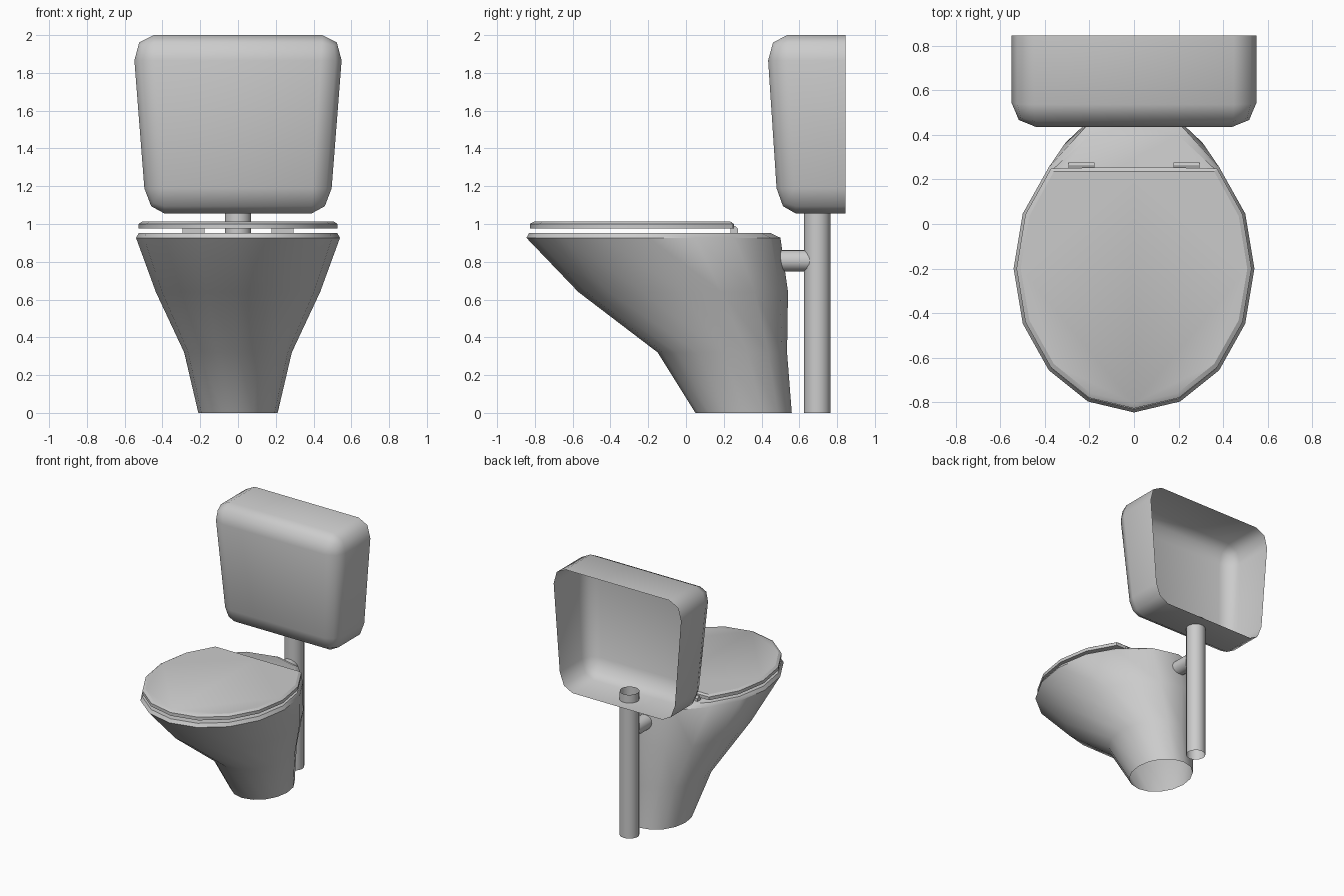
import bpy, bmesh, math
from mathutils import Matrix

if "Cube" in bpy.data.objects:
    bpy.data.objects.remove(bpy.data.objects["Cube"])

SIDES = 16


def finish(name, bm, angle=None):
    bmesh.ops.recalc_face_normals(bm, faces=bm.faces)
    mesh = bpy.data.meshes.new(name)
    bm.to_mesh(mesh)
    bm.free()
    ob = bpy.data.objects.new(name, mesh)
    bpy.context.collection.objects.link(ob)
    if angle:
        bpy.ops.object.select_all(action='DESELECT')
        ob.select_set(True)
        bpy.context.view_layer.objects.active = ob
        bpy.ops.object.shade_smooth_by_angle(angle=math.radians(angle))
    return ob


def egg(z, half_w, yc, front, back, pinch=1.0, y_max=9.0):
    """Egg-shaped ring; pinch narrows its rear shoulders, y_max cuts it straight."""
    pts = []
    for i in range(SIDES):
        a = 2 * math.pi * i / SIDES
        c = math.cos(a)
        r = front if c < 0 else back * (pinch if c < 0.8 else 1.0)
        pts.append((half_w * math.sin(a), min(yc + r * c, y_max), z))
    return pts


def loft(name, rings, angle, cap_bottom=False, cap_top=False):
    bm = bmesh.new()
    loops = [[bm.verts.new(p) for p in ring] for ring in rings]
    for lo, hi in zip(loops, loops[1:]):
        for i in range(SIDES):
            j = (i + 1) % SIDES
            bm.faces.new((lo[i], lo[j], hi[j], hi[i]))
    if cap_bottom:
        bm.faces.new(loops[0][::-1])
    if cap_top:
        bm.faces.new(loops[-1])
    return finish(name, bm, angle)


def tube(name, radius, length, matrix):
    bm = bmesh.new()
    bmesh.ops.create_cone(bm, cap_ends=False, segments=SIDES, radius1=radius,
                          radius2=radius, depth=length, matrix=matrix)
    return finish(name, bm, 40)


# Bowl: open at the foot, leaning forward to the rim
loft("bowl", [
    egg(0.00, 0.21, 0.305, 0.255, 0.255),
    egg(0.32, 0.285, 0.195, 0.345, 0.34),
    egg(0.64, 0.435, -0.02, 0.55, 0.56, 0.97),
    egg(0.927, 0.54, -0.20, 0.645, 0.70, 0.92),
    egg(0.953, 0.525, -0.20, 0.63, 0.645, 0.96),
], 40, cap_top=True)

# Lid: same outline, cut straight at the hinge line, bevelled top edge
loft("lid", [
    egg(0.975, 0.527, -0.20, 0.627, 0.69, 0.92, 0.253),
    egg(1.000, 0.527, -0.20, 0.627, 0.69, 0.92, 0.253),
    egg(1.012, 0.508, -0.20, 0.605, 0.67, 0.92, 0.236),
], 30, cap_bottom=True, cap_top=True)

# Hinges: small blocks with a chamfered rear top edge
for side, label in ((-1, "left"), (1, "right")):
    bm = bmesh.new()
    profile = [(0.235, 0.95), (0.275, 0.95), (0.275, 0.975), (0.26, 0.99), (0.235, 0.99)]
    face = bm.faces.new([bm.verts.new((side * 0.235 - 0.058, y, z)) for y, z in profile])
    ext = bmesh.ops.extrude_face_region(bm, geom=[face], use_keep_orig=True)
    bmesh.ops.translate(bm, vec=(0.116, 0, 0),
                        verts=[v for v in ext["geom"] if isinstance(v, bmesh.types.BMVert)])
    finish("hinge_" + label, bm)

# Tank: rounded box, open at the back, tapering towards the bottom
Z0, Z1, BACK, SQUASH = 1.055, 2.0, 0.845, 0.82
bm = bmesh.new()
bmesh.ops.create_cube(bm, size=1.0)
bmesh.ops.delete(bm, geom=[f for f in bm.faces if f.normal.y > 0.9], context='FACES_ONLY')
for v in bm.verts:
    v.co.x *= 1.10
    v.co.y = (v.co.y - 0.5) * 0.42
    v.co.z = (v.co.z + 0.5) * (Z1 - Z0) * SQUASH
bmesh.ops.bevel(bm, geom=[e for e in bm.edges if not e.is_boundary], offset=0.11,
                offset_type='OFFSET', segments=2, profile=0.5, affect='EDGES',
                clamp_overlap=True)
for v in bm.verts:
    z = Z0 + v.co.z / SQUASH
    v.co.x *= (0.559 - (Z1 - z) * 0.078) / 0.55
    v.co.y = BACK + v.co.y * (0.419 - (Z1 - z) * 0.066) / 0.42
    v.co.z = z
finish("tank", bm, 60)

# Flush pipe standing behind the bowl, and the short connector to it
tube("flush_pipe", 0.07, 1.12, Matrix.Translation((0, 0.695, 0.56)))
tube("connector_pipe", 0.057, 0.19,
     Matrix.Translation((0, 0.585, 0.806)) @ Matrix.Rotation(math.pi / 2, 4, 'X'))
